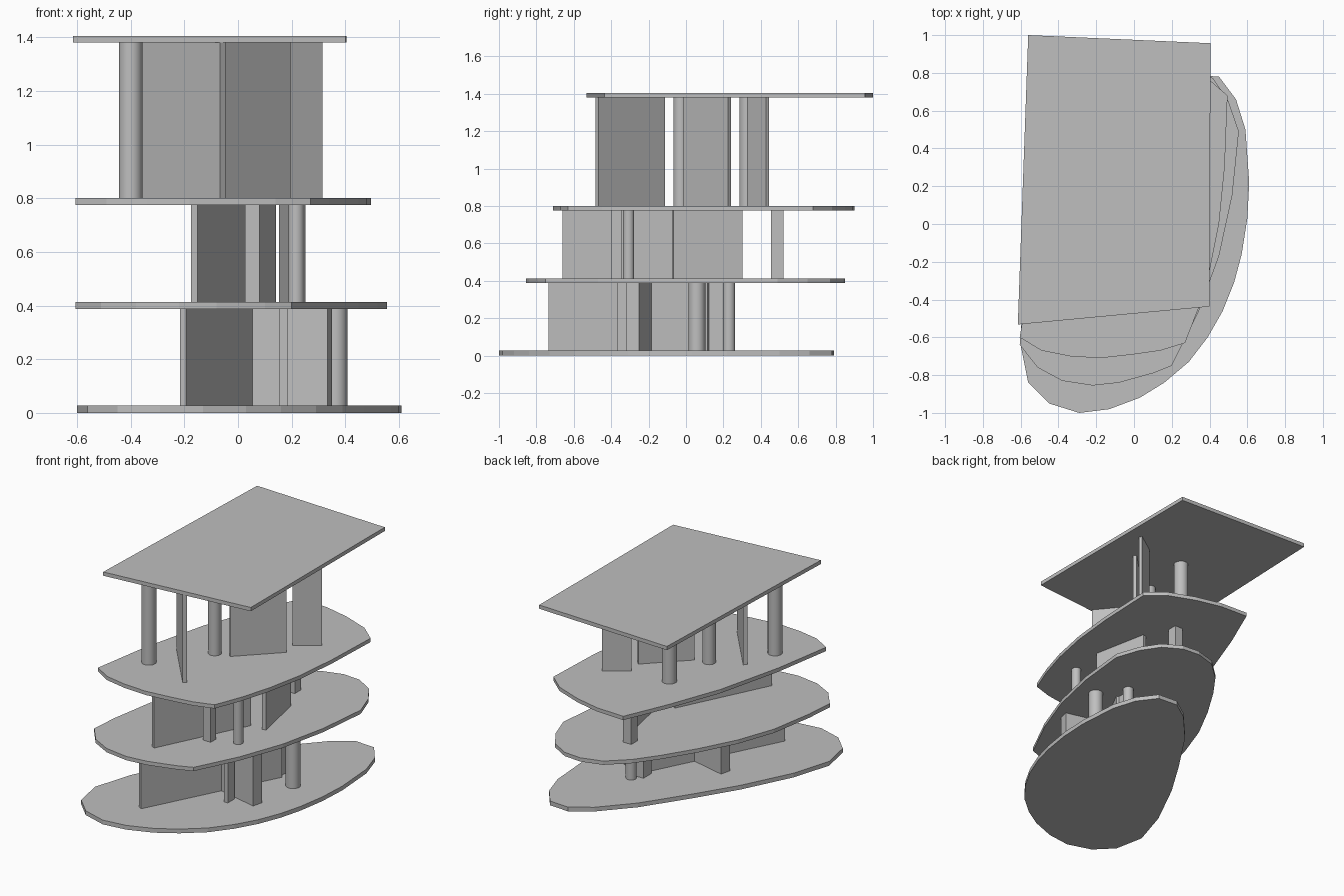
import bpy, bmesh, math
from mathutils import Vector

cube = bpy.data.objects.get("Cube")
if cube:
    bpy.data.objects.remove(cube, do_unlink=True)

grey = bpy.data.materials.new("plain grey")
grey.use_nodes = True
grey.diffuse_color = (0.52, 0.52, 0.52, 1)
grey.node_tree.nodes["Principled BSDF"].inputs["Base Color"].default_value = (0.52, 0.52, 0.52, 1)


def prism(name, outline, z0, z1):
    """Extrude a plan outline between two heights."""
    bm = bmesh.new()
    face = bm.faces.new([bm.verts.new((x, y, z0)) for x, y in outline])
    new = bmesh.ops.extrude_face_region(bm, geom=[face])["geom"]
    bmesh.ops.translate(bm, vec=(0, 0, z1 - z0),
                        verts=[g for g in new if isinstance(g, bmesh.types.BMVert)])
    bmesh.ops.recalc_face_normals(bm, faces=bm.faces)
    mesh = bpy.data.meshes.new(name)
    bm.to_mesh(mesh)
    bm.free()
    mesh.materials.append(grey)
    obj = bpy.data.objects.new(name, mesh)
    bpy.context.collection.objects.link(obj)
    return obj


def wall(name, start, end, thick, z0, z1):
    """Upright panel along a plan centre line."""
    a, b = Vector(start), Vector(end)
    d = (b - a).normalized()
    n = Vector((-d.y, d.x)) * thick / 2
    prism(name, [a - n, b - n, b + n, a + n], z0, z1)


def column(name, centre, radius, z0, z1):
    """Round column with smooth sides."""
    steps = [math.tau * i / 32 for i in range(32)]
    obj = prism(name, [(centre[0] + radius * math.cos(t), centre[1] + radius * math.sin(t))
                       for t in steps], z0, z1)
    for p in obj.data.polygons:
        p.use_smooth = abs(p.normal.z) < 0.5
    for e in obj.data.edges:
        v = [obj.data.vertices[i].co.z for i in e.vertices]
        e.use_edge_sharp = abs(v[0] - v[1]) < 0.001


# Floor slabs
prism("ground_slab", [
    (-.60, -.64), (-.56, -.84), (-.45, -.95), (-.29, -1), (-.13, -.98), (.03, -.92),
    (.16, -.84), (.29, -.73), (.39, -.60), (.47, -.46), (.53, -.31), (.57, -.16),
    (.60, .03), (.61, .22), (.59, .50), (.54, .66), (.45, .78), (.31, .79),
    (.18, .70), (0, .50), (-.20, .20), (-.36, -.06), (-.52, -.38)], 0, .028)
prism("second_slab", [
    (-.605, -.64), (-.51, -.76), (-.38, -.83), (-.22, -.855), (-.08, -.84), (.10, -.79),
    (.20, -.75), (.34, -.47), (.45, -.17), (.52, .15), (.555, .49), (.50, .65),
    (.42, .77), (.30, .84), (.18, .85), (.04, .81), (-.09, .69), (-.20, .54),
    (-.33, .33), (-.45, .10), (-.54, -.15), (-.59, -.45)], .388, .413)
prism("third_slab", [
    (-.605, -.60), (-.49, -.67), (-.34, -.70), (-.18, -.71), (0, -.69), (.14, -.67),
    (.27, -.63), (.34, -.45), (.40, -.25), (.45, 0), (.48, .30), (.495, .68),
    (.38, .78), (.20, .85), (.03, .89), (-.17, .90), (-.30, .60), (-.43, .25),
    (-.54, -.20)], .775, .80)
prism("roof_slab", [(-.56, 1), (.405, .957), (.40, -.437), (-.615, -.532)], 1.38, 1.405)

# Ground storey
low = (.028, .388)
wall("ground_long_wall", (-.205, -.73), (.23, .12), .025, *low)
wall("ground_cross_wall", (.342, -.285), (-.18, -.155), .07, *low)
wall("ground_front_post", (.17, -.37), (.17, -.30), .03, *low)
wall("ground_back_post", (.20, .11), (.20, .195), .05, *low)
column("ground_large_column", (.363, .058), .045, *low)
column("ground_small_column", (.24, .23), .033, *low)

# Middle storey
mid = (.413, .775)
wall("middle_long_wall", (-.163, -.655), (.13, -.06), .027, *mid)
wall("middle_short_wall", (.24, -.07), (.165, .30), .025, *mid)
wall("middle_front_post", (.053, -.40), (.053, -.345), .055, *mid)
wall("middle_back_post", (.067, .455), (.067, .52), .06, *mid)
column("middle_column", (.217, -.307), .03, *mid)

# Upper storey
top = (.80, 1.38)
wall("upper_front_wall", (-.057, -.475), (-.35, -.12), .025, *top)
wall("upper_centre_wall", (-.055, -.008), (.188, .233), .022, *top)
wall("upper_back_wall", (.165, .335), (.31, .435), .02, *top)
column("upper_front_column", (-.40, -.36), .044, *top)
column("upper_centre_column", (-.15, -.028), .04, *top)
column("upper_back_column", (-.11, .33), .045, *top)
